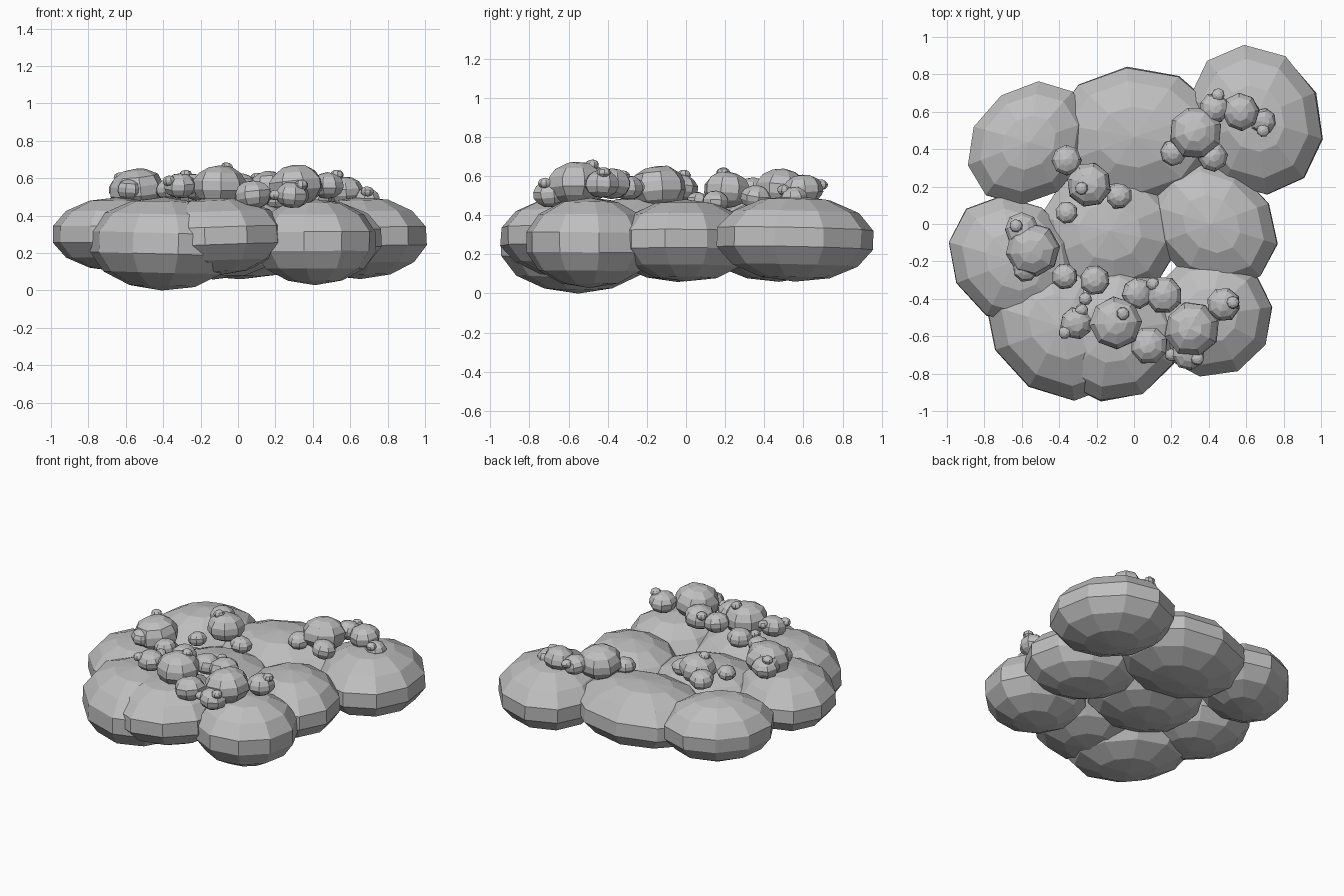
import bpy
import bmesh
import random
from math import radians, cos, pi, sqrt, hypot
from mathutils import Matrix, Euler, Vector

random.seed(4)

default_cube = bpy.data.objects.get("Cube")
if default_cube:
    bpy.data.objects.remove(default_cube, do_unlink=True)

# One plain grey for the whole cloud
grey = bpy.data.materials.new("soft_grey")
grey.use_nodes = True
grey.diffuse_color = (0.52, 0.52, 0.52, 1)
grey.node_tree.nodes["Principled BSDF"].inputs["Base Color"].default_value = grey.diffuse_color


def add_puff(name, centre, size, axis, yaw, segments, tilt, wobble):
    """A flat-shaded, slightly tilted and uneven squashed sphere.

    Its length lies along axis, and yaw places the corners of its outline."""
    rings = 7
    bm = bmesh.new()
    bmesh.ops.create_uvsphere(bm, u_segments=segments, v_segments=rings, radius=1)
    lean = Euler((radians(random.uniform(-tilt, tilt)),
                  radians(random.uniform(-tilt, tilt)), 0)).to_matrix()
    turn = Matrix.Rotation(radians(yaw - axis), 3, "Z")
    spin = Matrix.Rotation(radians(axis), 3, "Z")
    # Widen so that the widest ring reaches the full length and breadth
    fit = cos(pi / rings / 2)
    length, breadth, height = size
    squash = Matrix.Diagonal((length / fit, breadth / fit, height))
    for v in bm.verts:
        uneven = 1 + random.uniform(-wobble, wobble)
        v.co = lean @ spin @ squash @ turn @ v.co * uneven
    mesh = bpy.data.meshes.new(name)
    bm.to_mesh(mesh)
    bm.free()
    mesh.materials.append(grey)
    puff = bpy.data.objects.new(name, mesh)
    puff.location = Vector(centre)
    bpy.context.collection.objects.link(puff)


def add_lobe(name, centre, length, breadth, height=.21, axis=0, yaw=6):
    """A large, almost level lobe of the cloud base."""
    add_puff(name + "_lobe", centre, (length, breadth, height), axis, yaw,
             segments=10, tilt=2, wobble=.01)


def add_cluster(name, level, puffs, knobs=()):
    """Small puffs centred on one level, with tiny knobs resting on them."""
    flatness = .78

    def add_small(label, x, y, z, width):
        add_puff(f"{name}_{label}", (x, y, z), (width, width, width * flatness),
                 0, random.uniform(0, 45), segments=8, tilt=8, wobble=.04)

    for i, (x, y, width) in enumerate(puffs):
        add_small(f"puff_{i + 1}", x, y, level, width)
    for i, (x, y) in enumerate(knobs):
        # Height of the tallest puff under the knob
        rise = max(flatness * sqrt(max(0, w * w - hypot(x - px, y - py) ** 2))
                   for px, py, w in puffs)
        add_small(f"knob_{i + 1}", x, y, level + rise, .035)


# Base lobes
add_lobe("back_left", (.65, .56, .28), .41, .35, height=.22, axis=115)
add_lobe("back", (.01, .47, .27), .46, .37)
add_lobe("back_right", (-.56, .43, .29), .36, .295, axis=45, yaw=33)
add_lobe("right", (-.64, -.20, .30), .38, .32, height=.20, axis=135)
add_lobe("front_right", (-.40, -.55, .25), .43, .35, height=.25, axis=135)
add_lobe("front", (-.12, -.58, .29), .37, .37, yaw=27)
add_lobe("front_left", (.41, -.49, .26), .33, .33, height=.23, yaw=26)
add_lobe("left", (.42, 0, .27), .38, .31, axis=135)
add_lobe("centre", (-.13, -.04, .26), .38, .36, height=.20)

# Puffs and knobs on top
add_cluster("back_left", .53, [(.33, .49, .14), (.43, .62, .08), (.57, .60, .10)],
            [(.45, .69)])
add_cluster("back_left_low", .49,
            [(.21, .38, .07), (.42, .36, .08), (.69, .55, .07)], [(.69, .50)])
add_cluster("back_right", .53, [(-.24, .21, .12), (-.36, .34, .08)], [(-.28, .19)])
add_cluster("middle", .47, [(-.08, .15, .07), (-.36, .06, .06)])
add_cluster("right", .54,
            [(-.54, -.14, .145), (-.60, -.03, .09), (-.58, -.24, .07),
             (-.37, -.28, .07), (-.21, -.30, .08)],
            [(-.63, -.01), (-.26, -.40)])
add_cluster("front", .56,
            [(-.10, -.53, .14), (-.31, -.53, .085), (.02, -.37, .085), (.16, -.38, .10)],
            [(-.06, -.48), (-.37, -.58), (-.28, -.46), (.10, -.32)])
add_cluster("front_left", .56, [(.31, -.56, .145), (.48, -.43, .09)], [(.53, -.42)])
add_cluster("front_low", .51, [(.08, -.65, .10), (.29, -.69, .09)],
            [(.20, -.70), (.34, -.72)])
